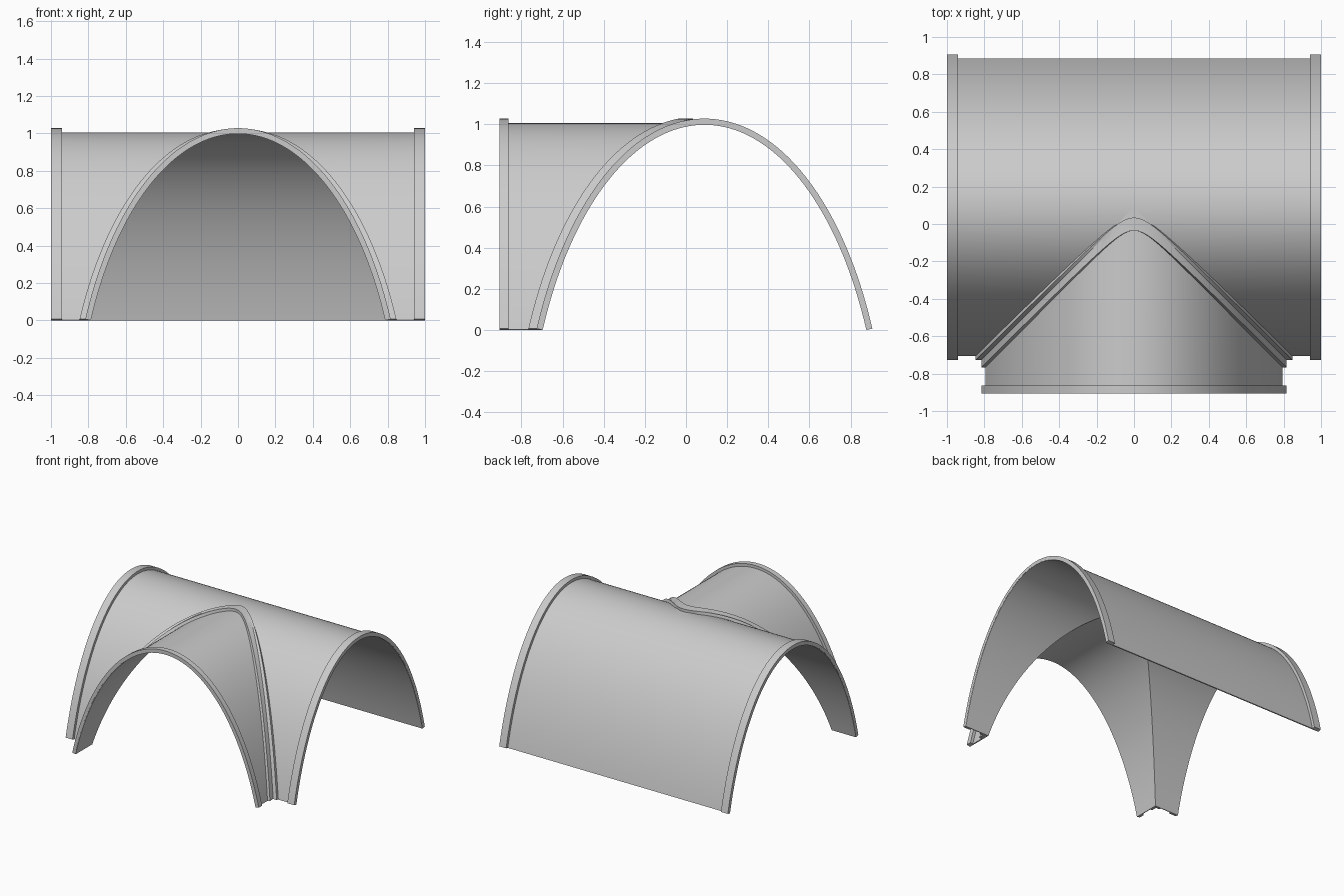
import bpy, bmesh, math

if "Cube" in bpy.data.objects:
    bpy.data.objects.remove(bpy.data.objects["Cube"], do_unlink=True)

SEGS = 40            # divisions from crown to foot
CY = 0.09            # centre line of the main vault
FOOT, CROWN, SINK = 0.787, 0.998, 0.7   # half width, height, depth of ellipse centre
B = CROWN + SINK
A = FOOT / math.sqrt(1 - (SINK / B) ** 2)
T = math.acos(SINK / B)
SKIN, SEAT, RIM = 0.008, 0.004, 0.03    # offsets from the inner surface
END_Y = -0.906

grey = bpy.data.materials.new("light grey")
grey.use_nodes = True
grey.diffuse_color = (0.6, 0.6, 0.6, 1)
grey.node_tree.nodes["Principled BSDF"].inputs["Base Color"].default_value = (0.6, 0.6, 0.6, 1)


def arch(t, d):
    """Point on the arch at angle t, pushed outward by d."""
    nx, nz = math.sin(t) / A, math.cos(t) / B
    n = math.hypot(nx, nz)
    return A * math.sin(t) + d * nx / n, B * math.cos(t) - SINK + d * nz / n


def steps(full):
    first = -SEGS if full else 0
    return [T * i / SEGS for i in range(first, SEGS + 1)]


def loft(name, rings, mirror=False):
    """Skin a row of closed sections, capped at both ends."""
    bm = bmesh.new()
    rows = [[bm.verts.new(p) for p in ring] for ring in rings]
    n = len(rows[0])
    for r, s in zip(rows, rows[1:]):
        for i in range(n):
            j = (i + 1) % n
            bm.faces.new((r[i], r[j], s[j], s[i]))
    bm.faces.new(rows[0])
    bm.faces.new(rows[-1])
    if mirror:  # open the half at the mirror plane
        inner = [f for f in bm.faces if all(abs(v.co.x) < 1e-5 for v in f.verts)]
        bmesh.ops.delete(bm, geom=inner, context='FACES')
    bmesh.ops.remove_doubles(bm, verts=bm.verts, dist=1e-5)
    bmesh.ops.recalc_face_normals(bm, faces=bm.faces)
    mesh = bpy.data.meshes.new(name)
    bm.to_mesh(mesh)
    bm.free()
    mesh.materials.append(grey)
    ob = bpy.data.objects.new(name, mesh)
    bpy.context.collection.objects.link(ob)
    if mirror:
        ob.modifiers.new("mirror", 'MIRROR').use_axis[0] = True
    bpy.ops.object.select_all(action='DESELECT')
    ob.select_set(True)
    bpy.context.view_layer.objects.active = ob
    bpy.ops.object.shade_smooth_by_angle(angle=math.radians(25))
    return ob


def main_section(t, d0, d1, start, end):
    """Section running along x; start None means trimmed at the groin."""
    (p, z), (q, w) = arch(t, d0), arch(t, d1)
    a, b = (max(0, -p), max(0, -q)) if start is None else (start, start)
    return [(a, CY + p, z), (end, CY + p, z), (end, CY + q, w), (b, CY + q, w)]


def branch_section(t, d0, d1, start, end):
    """Section running along y; start None means trimmed at the groin."""
    (p, z), (q, w) = arch(t, d0), arch(t, d1)
    a, b = (CY - p, CY - q) if start is None else (start, start)
    return [(p, a, z), (p, end, z), (q, end, w), (q, b, w)]


def rib_section(t, half=0.035, r=0.09):
    """Raised strip that follows the groin and rounds off at the crown."""
    (p, z), (q, w) = arch(t, RIM), arch(t, SEAT)
    bend = math.hypot(p, r)
    near = CY - half - bend
    reach = math.sqrt(max(0, (p + half) ** 2 - r * r))
    if reach > p:
        far = [(reach, CY - q, w), (reach, CY - p, z)]
        crease, root = (p, CY - p, z), (q, CY - q, w)
    else:
        y = CY + half - bend
        far = [(q, y, w), (p, y, z)]
        crease, root = (p, (y + near) / 2, z), (q, (y + near) / 2, w)
    return far + [crease, (p, near, z), (q, near, w), root]


# Vault shells
loft("main_vault", [main_section(t, 0, SKIN, None, 0.999) for t in steps(True)], True)
loft("branch_vault", [branch_section(t, 0, SKIN, None, END_Y + 0.001) for t in steps(False)], True)

# Raised collars at the three open ends
loft("main_collar", [main_section(t, SEAT, RIM, 0.94, 1.0) for t in steps(True)], True)
loft("branch_collar", [branch_section(t, SEAT, RIM, END_Y + 0.042, END_Y) for t in steps(True)])

# Rib over the joint between the vaults
loft("groin_rib", [rib_section(t) for t in steps(False)], True)
